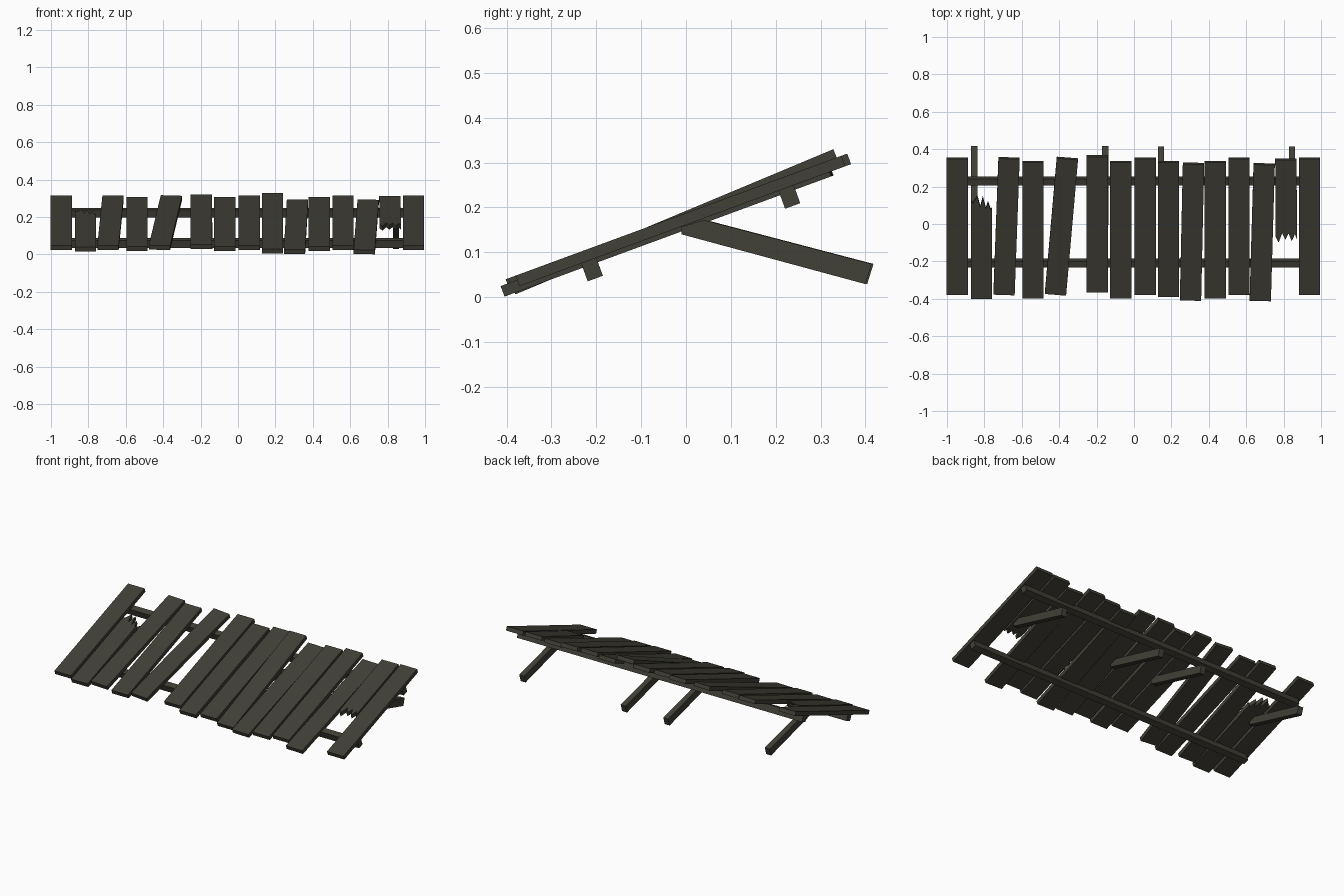
import bpy, bmesh, math
from mathutils import Matrix, Vector

if "Cube" in bpy.data.objects:
    bpy.data.objects.remove(bpy.data.objects["Cube"])

wood = bpy.data.materials.new("dark_weathered_wood")
wood.diffuse_color = (0.052, 0.050, 0.038, 1)
wood.use_nodes = True
wood.node_tree.nodes["Principled BSDF"].inputs["Base Color"].default_value = wood.diffuse_color

SLOPE = math.radians(20.2)
T = 0.025  # plank thickness


def prism(name, outline, depth, matrix):
    """Extrude a local XY outline down by depth, then place it."""
    bm = bmesh.new()
    face = bm.faces.new([bm.verts.new((x, y, 0)) for x, y in outline])
    ext = bmesh.ops.extrude_face_region(bm, geom=[face])
    verts = [g for g in ext["geom"] if isinstance(g, bmesh.types.BMVert)]
    bmesh.ops.translate(bm, verts=verts, vec=(0, 0, -depth))
    bmesh.ops.recalc_face_normals(bm, faces=bm.faces)
    bm.transform(matrix)
    me = bpy.data.meshes.new(name)
    bm.to_mesh(me)
    bm.free()
    me.materials.append(wood)
    ob = bpy.data.objects.new(name, me)
    bpy.context.collection.objects.link(ob)
    return ob


def surface_z(y):
    """Height of the sloping top surface."""
    return 0.035 + math.tan(SLOPE) * (y + 0.415)


def plank(name, xlo, xhi, ylo, yhi, dz=0.0, angle=SLOPE, w=0.114, top=None, bottom=None):
    """Plank from centre xlo at the low end to xhi at the high end; top/bottom
    are optional (u, plan y) splinter points replacing a straight end."""
    yhi -= T * math.sin(angle)
    ymid = (ylo + yhi) / 2
    c = math.cos(angle)
    half = (yhi - ylo) / 2 / c
    yaw = math.atan2(xhi - xlo, 2 * half)
    lo = [(u * w, (y - ymid) / c) for u, y in bottom] if bottom else [(-w / 2, -half), (w / 2, -half)]
    hi = [(u * w, (y - ymid) / c) for u, y in top] if top else [(-w / 2, half), (w / 2, half)]
    z = surface_z(ylo) + dz + math.tan(angle) * (ymid - ylo)
    m = (Matrix.Translation(((xlo + xhi) / 2, ymid, z))
         @ Matrix.Rotation(angle, 4, 'X') @ Matrix.Rotation(-yaw, 4, 'Z'))
    prism(name, lo + hi[::-1], T, m)


# whole planks: low x, high x, low y, high y, height shift
planks = [
    (-0.945, -0.945, -0.38, 0.355, 0),
    (-0.695, -0.668, -0.38, 0.357, 0),
    (-0.540, -0.540, -0.397, 0.337, 0),
    (-0.420, -0.356, -0.38, 0.357, 0),
    (-0.197, -0.197, -0.366, 0.368, 0),
    (-0.071, -0.071, -0.397, 0.337, 0),
    (0.061, 0.061, -0.38, 0.355, 0),
    (0.302, 0.318, -0.41, 0.328, -0.011),
    (0.435, 0.435, -0.397, 0.337, 0),
    (0.561, 0.561, -0.38, 0.355, 0),
    (0.675, 0.696, -0.412, 0.325, -0.011),
    (0.938, 0.938, -0.38, 0.355, 0),
]
for i, p in enumerate(planks):
    plank(f"plank_{i + 1}", *p)

# plank tilted more steeply than the rest
plank("steep_plank", 0.184, 0.184, -0.39, 0.338, -0.015, math.radians(22.7))

# two snapped planks with splintered ends
plank("broken_plank_left", -0.815, -0.815, -0.402, 0.15,
      top=[(-.5, .12), (-.4, .11), (-.2, .148), (-.06, .09), (.06, .142),
           (.2, .08), (.3, .115), (.42, .075), (.5, .08)])
plank("broken_plank_right", 0.815, 0.812, -0.10, 0.35,
      bottom=[(-.5, -.07), (-.37, -.10), (-.2, -.05), (-.05, -.085), (.1, -.05),
              (.25, -.092), (.4, -.055), (.5, -.085)])

# cross rails under the planks
for name, y in (("lower_rail", -0.22), ("upper_rail", 0.22)):
    m = (Matrix.Translation((0.005, y - 0.008 + 0.011, surface_z(y) - 0.025))
         @ Matrix.Rotation(SLOPE, 4, 'X'))
    prism(name, [(-0.985, -0.018), (0.985, -0.018), (0.985, 0.018), (-0.985, 0.018)], 0.043, m)

# prop legs slanting down at the back (profile in the y-z plane)
profile = [(-0.01, 0.14), (0.40, 0.029), (0.414, 0.074), (0.04, 0.172), (-0.01, 0.157)]
to_yz = Matrix(((0, 0, 1, 0), (1, 0, 0, 0), (0, 1, 0, 0), (0, 0, 0, 1)))
for i, (x, dy) in enumerate(((-0.854, 0.004), (-0.153, 0.004), (0.144, 0), (0.845, 0))):
    prism(f"prop_leg_{i + 1}", profile, 0.034, Matrix.Translation((x + 0.017, dy, 0)) @ to_yz)
